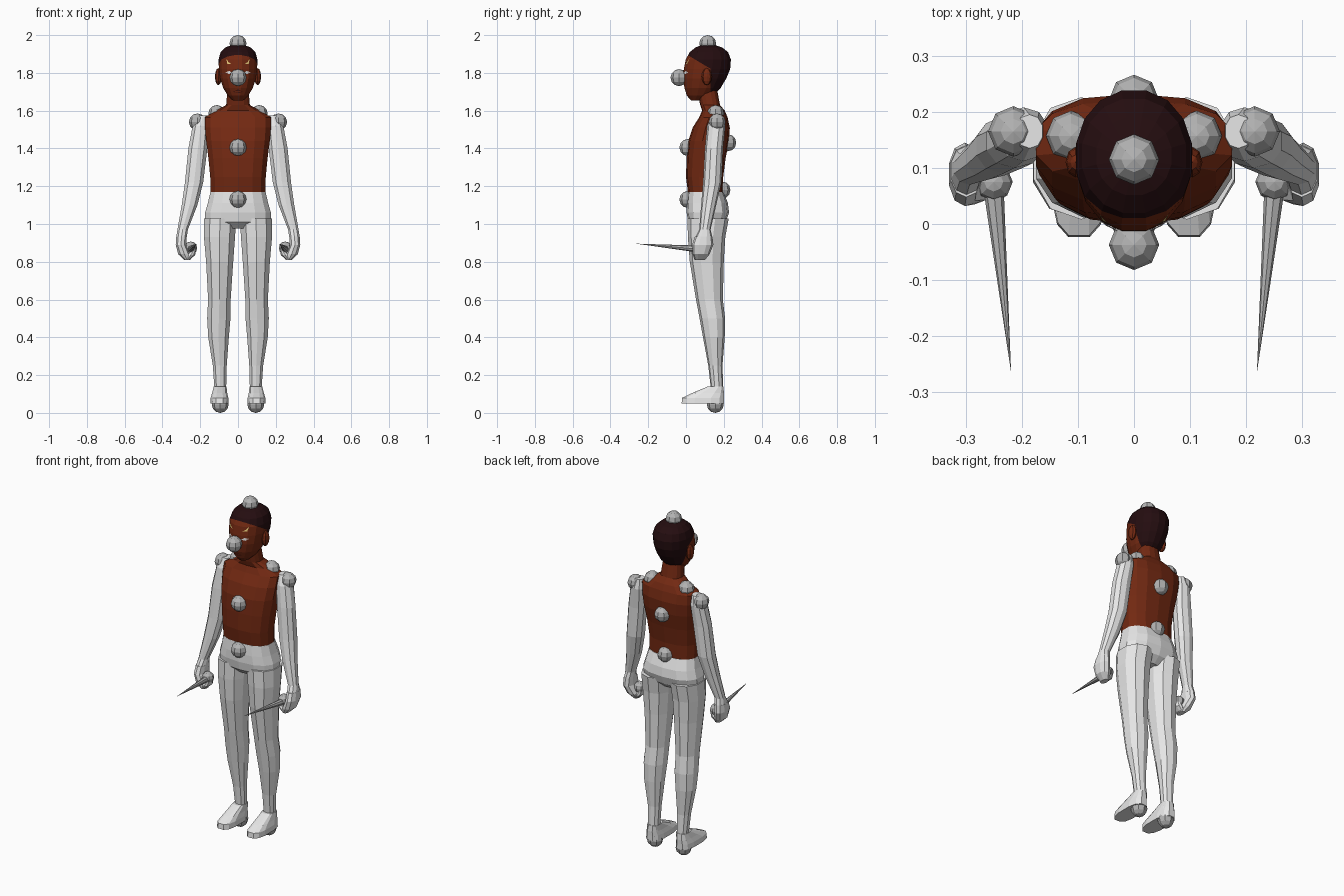
import bpy, bmesh, math
from mathutils import Vector
from mathutils.bvhtree import BVHTree

default_cube = bpy.data.objects.get("Cube")
if default_cube:
    bpy.data.objects.remove(default_cube, do_unlink=True)


def material(name, red, green, blue):
    mat = bpy.data.materials.new(name)
    mat.use_nodes = True
    mat.diffuse_color = (red, green, blue, 1)
    shader = next(n for n in mat.node_tree.nodes if n.type == 'BSDF_PRINCIPLED')
    shader.inputs["Base Color"].default_value = (red, green, blue, 1)
    return mat


SKIN = material("reddish brown", .17, .022, .006)
HAIR = material("dark hair", .018, .004, .005)
WHITE = material("white", .8, .8, .8)
GREY = material("grey", .45, .45, .45)
YELLOW = material("pale yellow", .8, .6, .2)
LIP = material("dark lip", .06, .008, .004)


def finish(bm, name, *mats):
    bmesh.ops.recalc_face_normals(bm, faces=bm.faces)
    mesh = bpy.data.meshes.new(name)
    bm.to_mesh(mesh)
    bm.free()
    for mat in mats:
        mesh.materials.append(mat)
    obj = bpy.data.objects.new(name, mesh)
    bpy.context.scene.collection.objects.link(obj)
    return obj


def loft(rings, sides=12, power=2.3, side=1):
    """Stack rounded rings given as (z, x min, x max, y min, y max)."""
    bm = bmesh.new()
    loops = []
    for z, x0, x1, y0, y1 in rings:
        loop = []
        for i in range(sides):
            angle = math.tau * (i + .5) / sides
            c, s = math.cos(angle), math.sin(angle)
            c = math.copysign(abs(c) ** (2 / power), c)
            s = math.copysign(abs(s) ** (2 / power), s)
            x = (x0 + x1 + (x1 - x0) * c) / 2
            y = (y0 + y1 + (y1 - y0) * s) / 2
            loop.append(bm.verts.new((x * side, y, z)))
        loops.append(loop)
    for low, high in zip(loops, loops[1:]):
        for i in range(sides):
            j = (i + 1) % sides
            bm.faces.new((low[i], low[j], high[j], high[i]))
    bm.faces.new(loops[0])
    bm.faces.new(loops[-1])
    return bm


def centred(rings):
    return [(z, -x, x, y0, y1) for z, x, y0, y1 in rings]


def ball(name, place, radius, mat, scale=(1, 1, 1)):
    bm = bmesh.new()
    bmesh.ops.create_uvsphere(bm, u_segments=8, v_segments=6, radius=radius)
    bmesh.ops.scale(bm, vec=scale, verts=bm.verts)
    bmesh.ops.translate(bm, vec=place, verts=bm.verts)
    return finish(bm, name, mat)


# Torso with shoulders and neck
torso = centred([
    (1.17, .148, .01, .197), (1.25, .15, .0, .197), (1.35, .16, .003, .21),
    (1.44, .172, .012, .228), (1.51, .178, .035, .232), (1.565, .178, .07, .22),
    (1.6, .12, .085, .205), (1.63, .064, .075, .18), (1.71, .057, .06, .165)])
finish(loft(torso, 14, 2.5), "torso", SKIN)

# Hips
hips = centred([
    (.975, .09, .05, .17), (1.01, .178, .012, .21), (1.06, .178, .003, .228),
    (1.11, .163, .003, .222), (1.17, .149, .009, .199)])
finish(loft(hips, 14, 2.5), "hips", WHITE)

# Head, with hairline cuts at the brow and behind the ears
head = loft(centred([
    (1.655, .028, .025, .08), (1.68, .055, .003, .145), (1.72, .08, -.01, .185),
    (1.77, .096, -.016, .215), (1.82, .103, -.014, .236), (1.87, .105, -.004, .24),
    (1.91, .094, .018, .225), (1.935, .068, .05, .192), (1.948, .03, .085, .15)]), 16, 2.1)
BROW, NAPE = Vector((0, 0, 1.9)), Vector((0, .13, 1.71))
BROW_UP, BACK = Vector((0, .6, 1)), Vector((0, 1, 0))
for point, normal in ((BROW, BROW_UP), (NAPE, BACK)):
    bmesh.ops.bisect_plane(head, geom=head.verts[:] + head.edges[:] + head.faces[:],
                           plane_co=point, plane_no=normal)
for face in head.faces:
    spot = face.calc_center_median()
    above_brow = (spot - BROW).dot(BROW_UP) > 0
    behind_ear = spot.y > NAPE.y and spot.z > NAPE.z - .02
    face.material_index = int(above_brow or behind_ear)
surface = BVHTree.FromBMesh(head)
finish(head, "head", SKIN, HAIR)


def face_plate(name, outline, mat, side=1):
    """Lay a thin patch on the front of the head from (x, z) points."""
    bm = bmesh.new()
    verts = []
    for x, z in outline:
        hit = surface.ray_cast(Vector((x * side, -1, z)), BACK)[0]
        verts.append(bm.verts.new(hit - BACK * .004))
    bm.faces.new(verts)
    finish(bm, name, mat)


face_plate("lips", [(-.026, 1.7), (0, 1.692), (.026, 1.7), (0, 1.714)], LIP)

LEG = [
    (.07, .06, .13, .125, .2), (.14, .061, .127, .13, .197), (.25, .058, .135, .118, .193),
    (.4, .046, .16, .09, .205), (.5, .037, .166, .072, .207), (.6, .036, .161, .053, .195),
    (.8, .022, .172, .02, .2), (.93, .012, .184, .01, .208), (1.03, .005, .183, .008, .226)]
FOOT = [
    (.05, .048, .148, -.026, .203), (.08, .05, .146, -.023, .203),
    (.105, .056, .138, .03, .203), (.14, .06, .129, .115, .199)]
ARM = [
    (.93, .27, .328, .05, .14), (.97, .264, .322, .07, .13), (1.1, .213, .3, .08, .16),
    (1.22, .182, .283, .09, .188), (1.4, .16, .265, .1, .196),
    (1.52, .152, .242, .112, .208), (1.575, .162, .21, .135, .195)]
HAND = [
    (.81, .252, .285, .045, .1), (.84, .25, .318, .035, .125),
    (.89, .272, .331, .032, .145), (.935, .27, .328, .048, .14)]
FINGERS = [(.815, .25, .28, .045, .1), (.835, .226, .275, .04, .105), (.86, .222, .25, .045, .1)]

for label, side in (("left", 1), ("right", -1)):
    # Limbs
    for part, rings in (("leg", LEG), ("arm", ARM), ("hand", HAND), ("fingers", FINGERS)):
        finish(loft(rings, 10, 2.2, side), label + "_" + part, WHITE)
    finish(loft(FOOT, 12, 2.8, side), label + "_foot", WHITE)

    # Spike held in the fist
    grip, tip = Vector((.25 * side, .06, .868)), Vector((.219 * side, -.265, .896))
    spike = bmesh.new()
    bmesh.ops.create_cone(spike, cap_ends=True, segments=8, radius1=.018, radius2=0,
                          depth=(tip - grip).length)
    turn = (tip - grip).to_track_quat('Z', 'Y').to_matrix()
    bmesh.ops.rotate(spike, matrix=turn, verts=spike.verts)
    bmesh.ops.translate(spike, vec=(grip + tip) / 2, verts=spike.verts)
    finish(spike, label + "_spike", GREY)
    ball(label + "_grip_ball", (.25 * side, .075, .873), .034, GREY)

    # Joint balls
    ball(label + "_shoulder_ball", (.215 * side, .165, 1.54), .045, GREY)
    ball(label + "_collar_ball", (.112 * side, .157, 1.585), .045, GREY)
    ball(label + "_heel_ball", (.094 * side, .155, .045), .045, GREY)

    # Face details
    ball(label + "_ear", (.104 * side, .11, 1.78), .045, SKIN, (.4, .6, 1))
    face_plate(label + "_eye", [(.028, 1.798), (.05, 1.794), (.066, 1.804), (.045, 1.81)],
               WHITE, side)
    face_plate(label + "_brow", [(.032, 1.846), (.056, 1.846), (.062, 1.876), (.05, 1.856)],
               YELLOW, side)

# Balls along the middle of the body
for part, y, z in (("crown", .115, 1.955), ("nose", -.037, 1.775), ("chest", .01, 1.405),
                   ("belly", .01, 1.13), ("upper_back", .221, 1.43), ("lower_back", .19, 1.18)):
    ball(part + "_ball", (0, y, z), .045, GREY)
